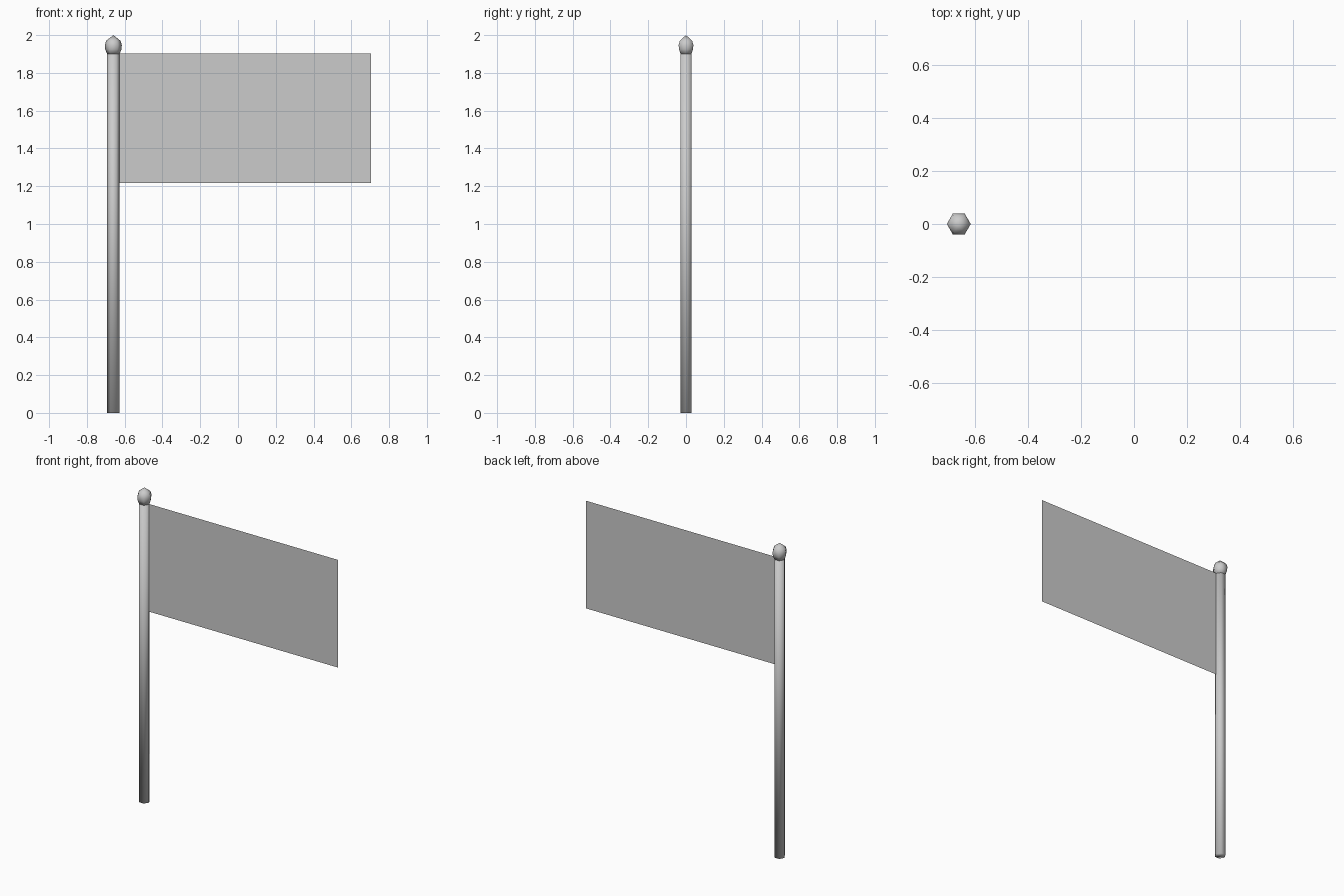
import bpy, bmesh, math

if "Cube" in bpy.data.objects:
    bpy.data.objects.remove(bpy.data.objects["Cube"])

POLE_X = -0.66
SIDES = 6

grey = bpy.data.materials.new("plain grey")
grey.diffuse_color = (0.6, 0.6, 0.6, 1)
grey.use_nodes = True
grey.node_tree.nodes["Principled BSDF"].inputs["Base Color"].default_value = grey.diffuse_color


def make_object(name, bm, smooth):
    mesh = bpy.data.meshes.new(name)
    for f in bm.faces:
        f.smooth = smooth
    bm.to_mesh(mesh)
    bm.free()
    mesh.materials.append(grey)
    obj = bpy.data.objects.new(name, mesh)
    bpy.context.collection.objects.link(obj)
    return obj


def turned(name, profile):
    """Stack six-sided rings given as (radius, z), with both ends closed."""
    bm = bmesh.new()
    rings = []
    for r, z in profile:
        if r == 0:
            rings.append([bm.verts.new((POLE_X, 0, z))])
            continue
        rings.append([bm.verts.new((POLE_X + r * math.cos(i * math.tau / SIDES),
                                    r * math.sin(i * math.tau / SIDES), z))
                      for i in range(SIDES)])
    for low, high in zip(rings, rings[1:]):
        for i in range(SIDES):
            j = (i + 1) % SIDES
            if len(high) == 1:
                bm.faces.new((low[i], low[j], high[0]))
            else:
                bm.faces.new((low[i], low[j], high[j], high[i]))
    for end in (rings[0], rings[-1]):
        if len(end) > 1:
            bm.faces.new(end)
    bmesh.ops.recalc_face_normals(bm, faces=bm.faces)
    return make_object(name, bm, True)


# Pole, shaded softly right over its end caps
turned("pole", [(0.033, 0), (0.033, 1.905)])

# Pointed knob on top
turned("finial", [(0.033, 1.90), (0.043, 1.925), (0.045, 1.947),
                  (0.038, 1.97), (0.0, 2.0)])

# Flag, a single thin sheet starting at the pole's edge
bm = bmesh.new()
x0, x1, z0, z1 = POLE_X + 0.032, 0.705, 1.217, 1.903
bm.faces.new([bm.verts.new(p) for p in
              ((x0, 0, z0), (x1, 0, z0), (x1, 0, z1), (x0, 0, z1))])
make_object("flag", bm, False)
